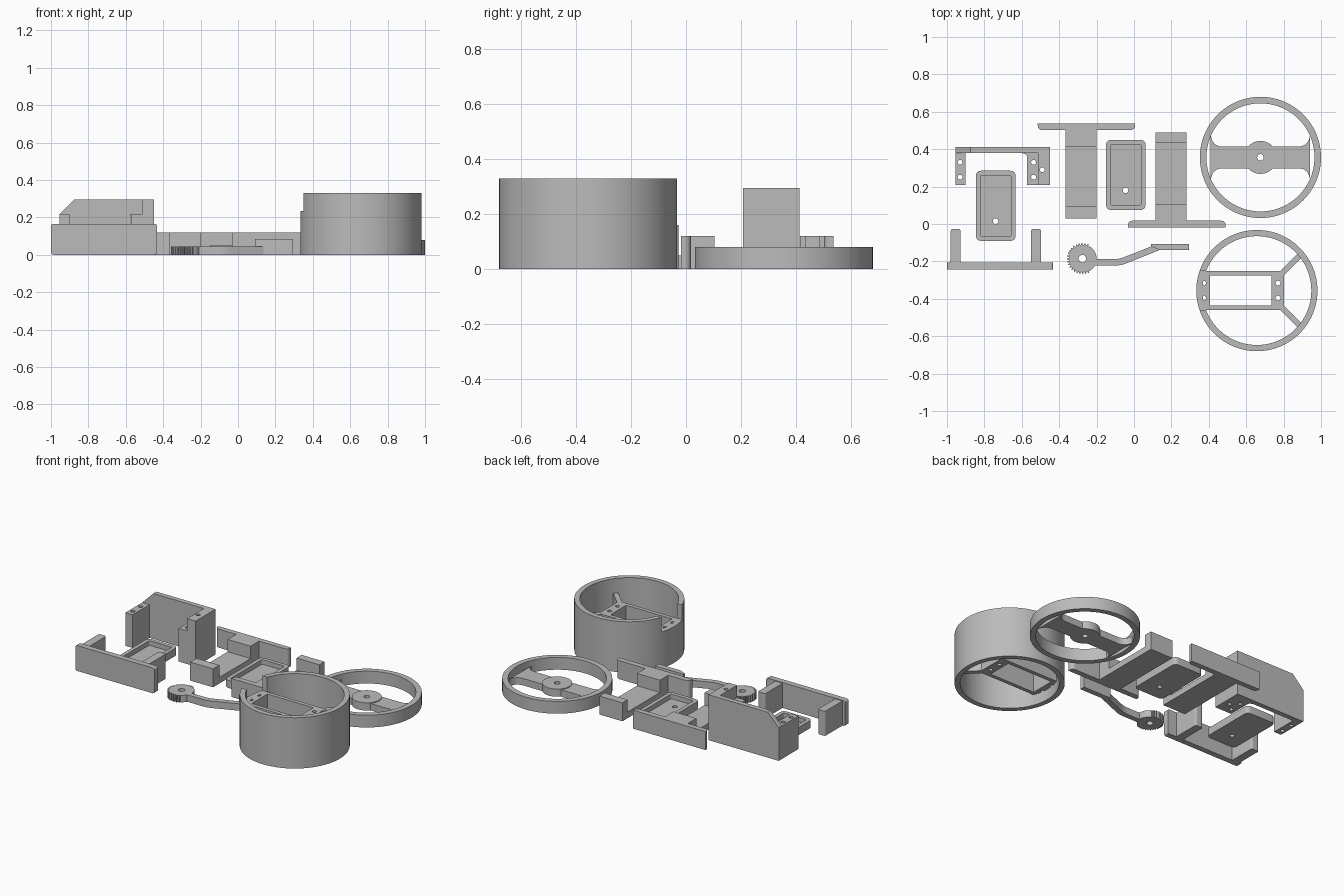
import bpy, bmesh, math
from mathutils import Vector, Matrix

if "Cube" in bpy.data.objects:
    bpy.data.objects.remove(bpy.data.objects["Cube"])

grey = bpy.data.materials.new("plain grey")
grey.diffuse_color = (0.5, 0.5, 0.5, 1)
grey.use_nodes = True
grey.node_tree.nodes["Principled BSDF"].inputs["Base Color"].default_value = grey.diffuse_color

AXES = {
    'Z': Matrix.Identity(4),
    'X': Matrix(((0, 0, 1, 0), (1, 0, 0, 0), (0, 1, 0, 0), (0, 0, 0, 1))),
    'Y': Matrix(((1, 0, 0, 0), (0, 0, 1, 0), (0, 1, 0, 0), (0, 0, 0, 1))),
}


def circle(x, y, r, n=24):
    return [(x + r * math.cos(2 * math.pi * i / n),
             y + r * math.sin(2 * math.pi * i / n)) for i in range(n)]


def rect(x0, x1, y0, y1):
    return [(x0, y0), (x1, y0), (x1, y1), (x0, y1)]


def rounded(pts, n=6):
    """Outline from (x, y, d): corners with d > 0 are rounded over length d."""
    out = []
    for i, (x, y, d) in enumerate(pts):
        p = Vector((x, y))
        if d == 0:
            out.append((x, y))
            continue
        a = p + (Vector(pts[i - 1][:2]) - p).normalized() * d
        b = p + (Vector(pts[(i + 1) % len(pts)][:2]) - p).normalized() * d
        for k in range(n + 1):
            t = k / n
            q = a * (1 - t) ** 2 + p * 2 * t * (1 - t) + b * t * t
            out.append((q.x, q.y))
    return out


def prism(name, outlines, lo, hi, axis='Z'):
    """Extrude filled outlines (inner ones become holes) from lo to hi."""
    cu = bpy.data.curves.new(name, 'CURVE')
    cu.dimensions, cu.fill_mode, cu.extrude = '2D', 'BOTH', (hi - lo) / 2
    for pts in outlines:
        s = cu.splines.new('POLY')
        s.points.add(len(pts) - 1)
        for p, c in zip(s.points, pts):
            p.co = (c[0], c[1], 0, 1)
        s.use_cyclic_u = True
    tmp = bpy.data.objects.new(name + "_outline", cu)
    bpy.context.collection.objects.link(tmp)
    bpy.context.view_layer.update()
    me = bpy.data.meshes.new_from_object(
        tmp.evaluated_get(bpy.context.evaluated_depsgraph_get()))
    bpy.data.objects.remove(tmp)
    bm = bmesh.new()
    bm.from_mesh(me)
    bm.transform(AXES[axis] @ Matrix.Translation((0, 0, (lo + hi) / 2)))
    bmesh.ops.remove_doubles(bm, verts=bm.verts, dist=1e-5)
    bmesh.ops.recalc_face_normals(bm, faces=bm.faces)
    bm.to_mesh(me)
    bm.free()
    me.materials.clear()
    me.materials.append(grey)
    ob = bpy.data.objects.new(name, me)
    bpy.context.collection.objects.link(ob)
    return ob


def box(name, x0, x1, y0, y1, z0, z1):
    return prism(name, [rect(x0, x1, y0, y1)], z0, z1)


# Tall drum with a notch in its left wall
DX, DY, R = 0.657, -0.356, 0.324
drum = prism("drum_wall", [circle(DX, DY, R, 96), circle(DX, DY, 0.291, 96)], 0, 0.33)
cutter = box("notch_cutter", 0.2, 0.45, DY - 0.105, DY + 0.105, 0.235, 0.5)
cutter.hide_render = True
mod = drum.modifiers.new("notch", 'BOOLEAN')
mod.operation, mod.object, mod.solver = 'DIFFERENCE', cutter, 'EXACT'
bpy.context.view_layer.objects.active = drum
bpy.ops.object.modifier_apply(modifier=mod.name)
bpy.data.objects.remove(cutter)

# Frame inside the drum, with screw holes and two diagonal struts
holes = [circle(x, DY + s * 0.04, 0.013, 16) for x in (0.372, 0.77) for s in (-1, 1)]
prism("drum_frame", [rect(0.352, 0.803, DY - 0.105, DY + 0.105),
                     rect(0.405, 0.735, DY - 0.08, DY + 0.08)] + holes, 0.07, 0.235)
for s in (-1, 1):
    prism("drum_strut", [[(0.780, DY + s * 0.103), (0.802, DY + s * 0.081),
                          (0.898, DY + s * 0.177), (0.876, DY + s * 0.199)]], 0.07, 0.235)

# Flat wheel: rim, flared crossbar and hub
WX, WY = 0.676, 0.356
prism("wheel_rim", [circle(WX, WY, R, 96), circle(WX, WY, 0.289, 96)], 0, 0.08)
bore = circle(WX, WY, 0.0175)
bar = [(sx * x, sy * y, d) for sx, sy, seq in
       ((1, 1, 1), (-1, 1, -1), (-1, -1, 1), (1, -1, -1))
       for x, y, d in [(0.266, 0.125, 0), (0.255, 0.058, 0.055)][::seq]]
prism("wheel_crossbar", [rounded([(WX + x, WY + y, d) for x, y, d in bar]), bore], 0, 0.045)
prism("wheel_hub", [circle(WX, WY, 0.088, 48), bore], 0, 0.05)

# Tall bracket with a chamfered back plate and drilled posts
prism("bracket_back", [[(-0.955, 0), (-0.45, 0), (-0.45, 0.295), (-0.875, 0.295),
                        (-0.955, 0.215)]], 0.38, 0.412, 'Y')


def drilled(x):
    return [circle(x, y, 0.013, 16) for y in (0.25, 0.33)]


prism("bracket_left_post", [rect(-0.955, -0.902, 0.208, 0.38)] + drilled(-0.93), 0, 0.215)
prism("bracket_inner_post", [rounded([(-0.572, 0.208, 0), (-0.512, 0.208, 0), (-0.512, 0.38, 0),
                                      (-0.60, 0.38, 0), (-0.572, 0.37, 0.01)])]
      + drilled(-0.537), 0, 0.215)
prism("bracket_right_post", [rect(-0.512, -0.45, 0.208, 0.38), circle(-0.49, 0.29, 0.013, 16)],
      0, 0.295)

# Low front bracket with two posts
prism("front_plate", [rounded([(-1, 0, 0.015), (-0.432, 0, 0.015), (-0.432, 0.165, 0.015),
                               (-1, 0.165, 0.015)])], -0.242, -0.205, 'Y')
for x in (-0.98, -0.55):
    prism("front_post", [rounded([(x, -0.206, 0), (x + 0.053, -0.206, 0),
                                  (x + 0.053, -0.027, 0.012), (x, -0.027, 0.012)])], 0, 0.16)

# Shallow trays with a drain hole
for x0, y0 in ((-0.845, -0.09), (-0.15, 0.075)):
    x1, y1 = x0 + 0.212, y0 + 0.375
    outer = rounded([(x, y, 0.03) for x, y in rect(x0, x1, y0, y1)])
    inner = rounded([(x, y, 0.008) for x, y in
                     rect(x0 + 0.025, x1 - 0.025, y0 + 0.025, y1 - 0.025)])
    prism("tray_floor", [inner, circle(x0 + 0.105, y0 + 0.105, 0.015)], 0, 0.02)
    prism("tray_rim", [outer, inner], 0, 0.05)


# T-shaped cradles: a plate across one end of a stepped stem
def cradle(px0, px1, y_out, y_in, sx0, sx1, y_end, step_a, step_b):
    prism("cradle_plate", [rounded([(px0, y_out, 0), (px1, y_out, 0),
                                    (px1, y_in, 0.028), (px0, y_in, 0.028)])], 0, 0.12)
    prism("cradle_stem", [[(y_in, 0), (y_end, 0), (y_end, 0.12), (step_b, 0.12),
                           (step_b, 0.04), (step_a, 0.04), (step_a, 0.12), (y_in, 0.12)]],
          sx0, sx1, 'X')


cradle(-0.515, 0.006, 0.536, 0.502, -0.365, -0.2, 0.03, 0.415, 0.095)
cradle(-0.033, 0.49, -0.018, 0.018, 0.115, 0.28, 0.488, 0.103, 0.435)

# Lever: partly toothed disc, bent arm and end pad
GX, GY, N = -0.276, -0.185, 128
teeth = []
for i in range(N):
    a = 2 * math.pi * i / N
    toothed = math.cos(a) < 0.5
    r = (0.083 if i % 4 < 2 else 0.073) if toothed else 0.076
    teeth.append((GX + r * math.cos(a), GY + r * math.sin(a)))
prism("lever_gear", [teeth, circle(GX, GY, 0.02)], 0, 0.045)
prism("lever_arm", [rounded([(-0.215, -0.222, 0), (-0.07, -0.222, 0.03), (0.14, -0.138, 0),
                             (0.105, -0.115, 0), (-0.08, -0.188, 0.03), (-0.21, -0.188, 0)])],
      0, 0.045)
prism("lever_pad", [[(0.14, -0.14), (0.295, -0.14), (0.295, -0.106), (0.092, -0.106),
                     (0.092, -0.12)]], 0, 0.085)

# Smooth round walls, keep edges sharp
for ob in bpy.context.scene.objects:
    ob.select_set(True)
bpy.context.view_layer.objects.active = drum
bpy.ops.object.shade_smooth_by_angle(angle=math.radians(30))
